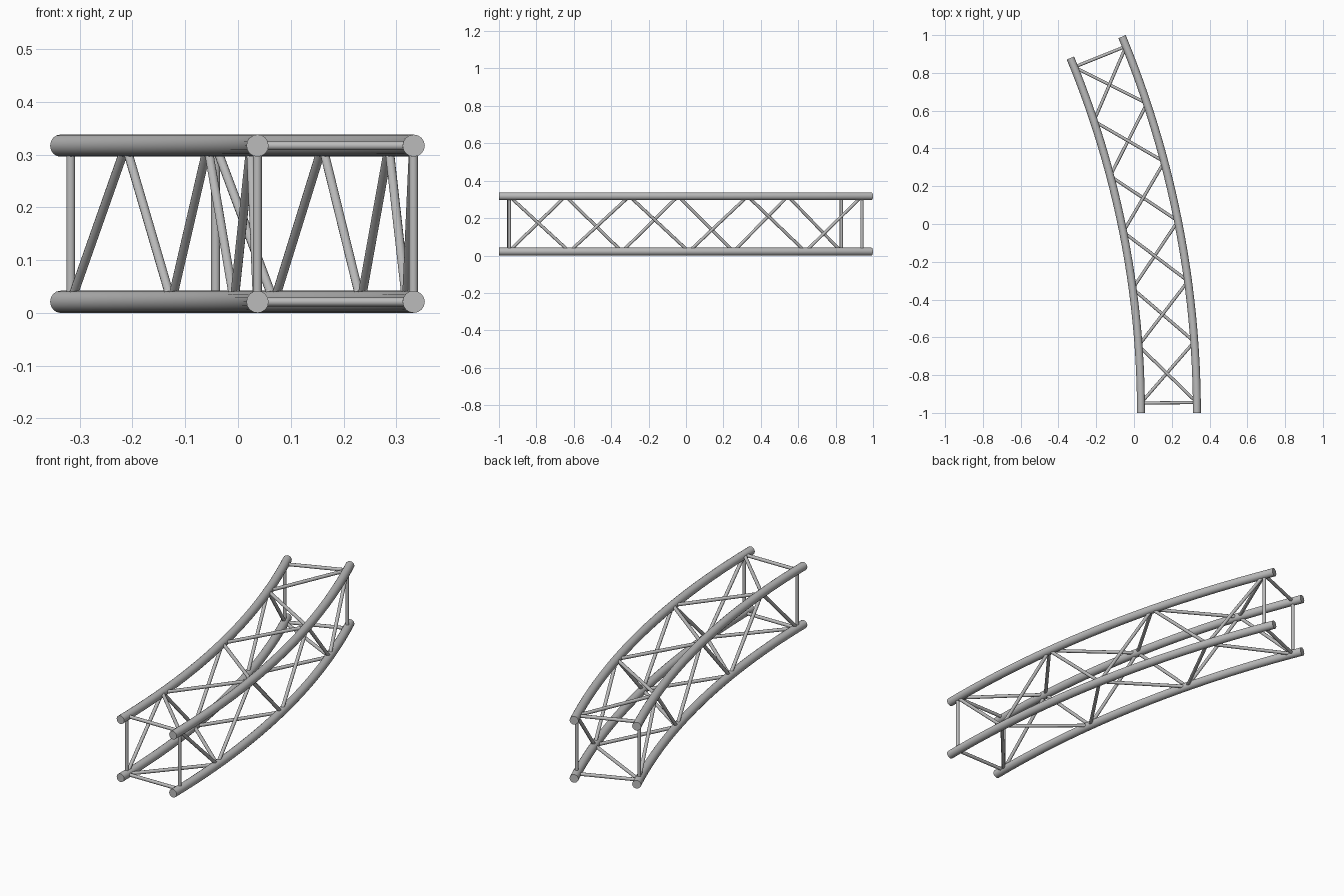
import bpy, bmesh
from math import sin, cos, pi, radians
from mathutils import Vector

cube = bpy.data.objects.get("Cube")
if cube:
    bpy.data.objects.remove(cube)

# Curved box truss dimensions
CENTRE_X = -4.872
R_OUT, R_IN = 5.205, 4.909
SWEEP = radians(22.5)
CHORD_R, ROD_R = 0.021, 0.0085
Z_LOW, Z_HIGH = 0.021, 0.317
BAYS = 6
MARGIN = 0.0106

steel = bpy.data.materials.new("grey steel")
steel.use_nodes = True
GREY = (0.5, 0.5, 0.5, 1)
steel.diffuse_color = GREY
steel.node_tree.nodes["Principled BSDF"].inputs["Base Color"].default_value = GREY


def arc_point(radius, angle, z):
    return Vector((CENTRE_X + radius * cos(angle), -1 + radius * sin(angle), z))


def node(radius, i, z):
    """Joint i of a chord, where the rods meet."""
    return arc_point(radius, MARGIN + i * (SWEEP - 2 * MARGIN) / BAYS, z)


def tube(name, tangents, points, radius, sides):
    """Capped round tube along points, with a tangent for each point."""
    bm = bmesh.new()
    rings = []
    for p, t in zip(points, tangents):
        up = Vector((0, 0, 1)) if abs(t.z) < 0.95 else Vector((0, 1, 0))
        u = t.cross(up).normalized()
        v = u.cross(t).normalized()
        rings.append([bm.verts.new(p + radius * (cos(a) * u + sin(a) * v))
                      for a in (2 * pi * k / sides for k in range(sides))])
    for a, b in zip(rings, rings[1:]):
        for k in range(sides):
            n = (k + 1) % sides
            bm.faces.new((a[k], a[n], b[n], b[k]))
    bm.faces.new(rings[0])
    bm.faces.new(rings[-1])
    bmesh.ops.recalc_face_normals(bm, faces=bm.faces)
    mesh = bpy.data.meshes.new(name)
    bm.to_mesh(mesh)
    bm.free()
    mesh.materials.append(steel)
    obj = bpy.data.objects.new(name, mesh)
    bpy.context.collection.objects.link(obj)
    bpy.ops.object.select_all(action='DESELECT')
    obj.select_set(True)
    bpy.context.view_layer.objects.active = obj
    bpy.ops.object.shade_smooth_by_angle(angle=radians(35))


def rod(name, a, b):
    t = (b - a).normalized()
    tube(name, (t, t), (a, b), ROD_R, 12)


# Four main curved chords
STEPS = 24
angles = [SWEEP * i / STEPS for i in range(STEPS + 1)]
tangents = [Vector((-sin(a), cos(a), 0)) for a in angles]
for side, r in (("outer", R_OUT), ("inner", R_IN)):
    for level, z in (("lower", Z_LOW), ("upper", Z_HIGH)):
        tube(f"{side}_{level}_chord", tangents,
             [arc_point(r, a, z) for a in angles], CHORD_R, 16)

# Square frames at both ends
for end, i in (("front", 0), ("back", BAYS)):
    for side, r in (("outer", R_OUT), ("inner", R_IN)):
        rod(f"{end}_{side}_post", node(r, i, Z_LOW), node(r, i, Z_HIGH))
    for level, z in (("lower", Z_LOW), ("upper", Z_HIGH)):
        rod(f"{end}_{level}_crossbar", node(R_IN, i, z), node(R_OUT, i, z))

# Zigzag bracing: each face alternates between its two chords
faces = {
    "upper": ((R_OUT, Z_HIGH), (R_IN, Z_HIGH)),
    "lower": ((R_IN, Z_LOW), (R_OUT, Z_LOW)),
    "outer": ((R_OUT, Z_HIGH), (R_OUT, Z_LOW)),
    "inner": ((R_IN, Z_LOW), (R_IN, Z_HIGH)),
}
for face, chords in faces.items():
    for i in range(BAYS):
        (r0, z0), (r1, z1) = chords[i % 2], chords[(i + 1) % 2]
        rod(f"{face}_diagonal_{i + 1}", node(r0, i, z0), node(r1, i + 1, z1))
